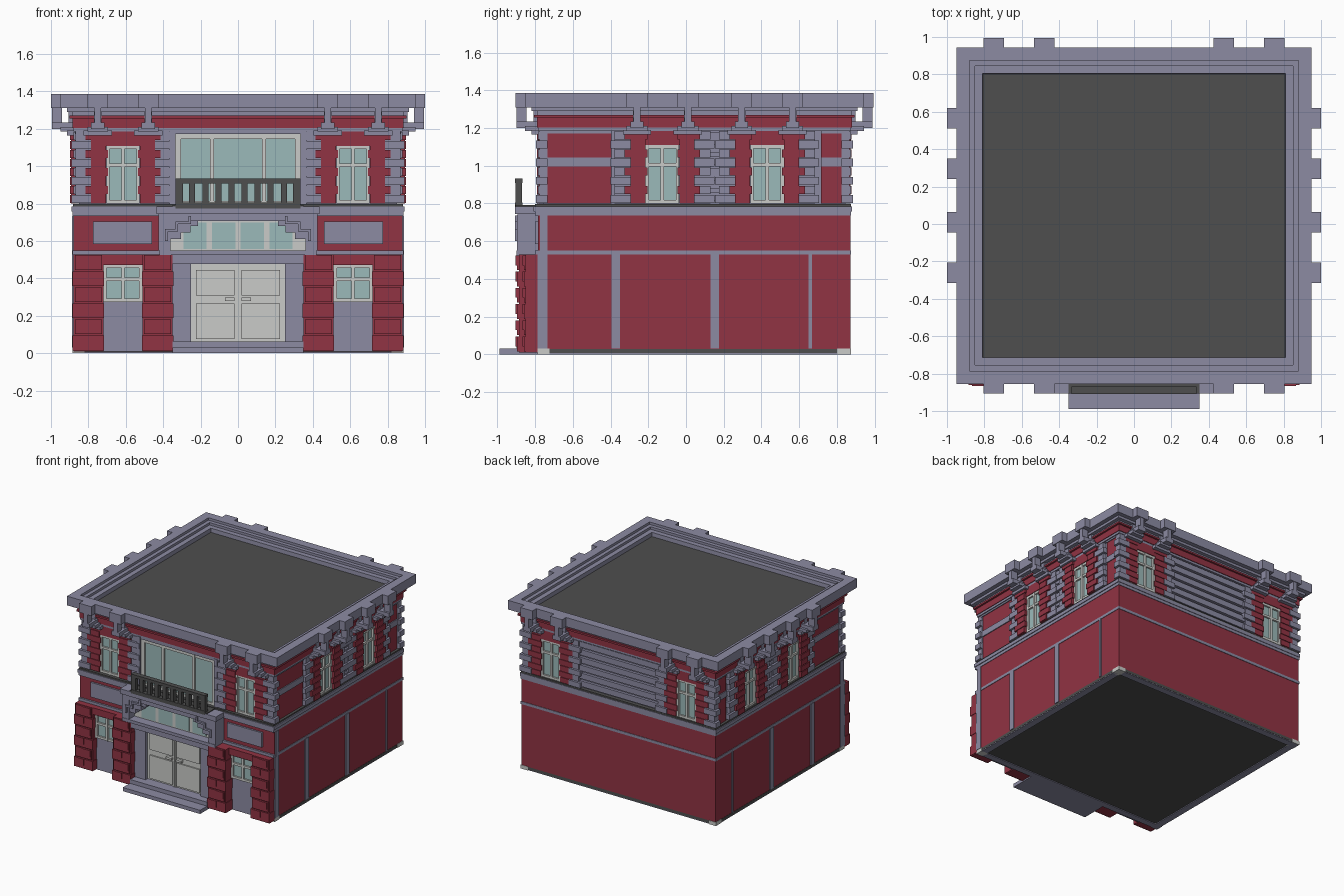
import bpy, bmesh

if "Cube" in bpy.data.objects:
    bpy.data.objects.remove(bpy.data.objects["Cube"])


def material(name, rgb):
    m = bpy.data.materials.new(name)
    m.use_nodes = True
    m.diffuse_color = (*rgb, 1)
    bsdf = next(n for n in m.node_tree.nodes if n.type == 'BSDF_PRINCIPLED')
    bsdf.inputs["Base Color"].default_value = (*rgb, 1)
    bsdf.inputs["Roughness"].default_value = 0.8
    return m


RED = material("brick red", (0.285, 0.033, 0.056))
STONE = material("blue grey stone", (0.262, 0.258, 0.365))
GLASS = material("pale teal glass", (0.330, 0.490, 0.490))
WHITE = material("off white paint", (0.590, 0.600, 0.580))
DARK = material("dark roofing", (0.077, 0.077, 0.077))

parts = {}   # name -> (bmesh, material)


def mesh_for(name, mat):
    return parts.setdefault(name, (bmesh.new(), mat))[0]


def box(name, mat, x0, x1, y0, y1, z0, z1):
    bm = mesh_for(name, mat)
    v = [bm.verts.new((x, y, z)) for z in (z0, z1)
         for x, y in ((x0, y0), (x1, y0), (x1, y1), (x0, y1))]
    for f in ((3, 2, 1, 0), (4, 5, 6, 7), (0, 1, 5, 4), (1, 2, 6, 5), (2, 3, 7, 6), (3, 0, 4, 7)):
        bm.faces.new([v[i] for i in f])


# Upper storey: centre y and half sizes
CY, HX, HY = 0.045, 0.85, 0.80


def ring(name, mat, profile):
    """Sweep a closed (overhang, height) profile round the upper walls."""
    bm = mesh_for(name, mat)
    loops = [[bm.verts.new((sx * (HX + d), CY + sy * (HY + d), z))
              for sx, sy in ((-1, -1), (1, -1), (1, 1), (-1, 1))] for d, z in profile]
    for a, b in zip(loops, loops[1:] + loops[:1]):
        for i in range(4):
            j = (i + 1) % 4
            bm.faces.new((a[i], a[j], b[j], b[i]))


# Wall frames: along the wall u, outwards d
def front(u, d): return u, CY - HY - d
def back(u, d): return u, CY + HY + d
def right(u, d): return -HX - d, u
def left(u, d): return HX + d, u


def plate(wall, name, mat, u0, u1, z0, z1, d1, d0=-0.02):
    (xa, ya), (xb, yb) = wall(u0, d0), wall(u1, d1)
    box(name, mat, min(xa, xb), max(xa, xb), min(ya, yb), max(ya, yb), z0, z1)


def glazing(wall, name, us, zs, d, w=0.009):
    """Glass sheet behind a grid of painted bars centred on us and zs."""
    plate(wall, name + "_glass", GLASS, us[0], us[-1], zs[0], zs[-1], d)
    for u in us:
        plate(wall, name + "_frame", WHITE, u - w, u + w, zs[0] - w, zs[-1] + w, d + 0.016)
    for z in zs:
        plate(wall, name + "_frame", WHITE, us[0], us[-1], z - w, z + w, d + 0.014)


def bracket(wall, u):
    """Hooked cornice bracket on a stepped capital."""
    n = "cornice_bracket"
    plate(wall, n, STONE, u - .055, u + .055, 1.31, 1.385, .15, .08)
    plate(wall, n, STONE, u - .018, u + .018, 1.22, 1.312, .145, .09)
    plate(wall, n, STONE, u - .035, u + .035, 1.20, 1.235, .145, .03)
    plate(wall, n, STONE, u - .055, u + .055, 1.185, 1.21, .10)
    plate(wall, n, STONE, u - .075, u + .075, 1.165, 1.19, .065)
    plate(wall, n, STONE, u - .02, u + .02, 1.21, 1.312, .055)


def window_bay(wall, u, red_d):
    """Window with toothed red surround, stone piers and two brackets."""
    glazing(wall, "upper_window", (u - .08, u, u + .08), (.81, 1.005, 1.10), .01)
    plate(wall, "window_lintel", RED, u - .10, u + .10, 1.109, 1.185, .03)
    n, z = 8, .80
    h = (1.185 - z) / n
    for s in (-1, 1):
        for i in range(n):
            w = i % 2
            c = z + i * h
            a, b = sorted((u + s * (.08 if w else .09), u + s * (.20 if w else .17)))
            plate(wall, "red_quoins", RED, a, b, c + .003, c + h - .003, red_d)
            a, b = sorted((u + s * (.20 if w else .17), u + s * (.255 if w else .275)))
            plate(wall, "stone_quoins", STONE, a, b, c + .003, c + h - .003, .03 if w else .04)
        a, b = sorted((u + s * .09, u + s * .17))
        plate(wall, "red_pier_core", RED, a, b, z, 1.185, red_d - .006)
        a, b = sorted((u + s * .17, u + s * .255))
        plate(wall, "stone_pier_core", STONE, a, b, z, 1.185, .022)
        bracket(wall, u + s * .135)


def boards(wall, u0, u1):
    """Horizontal stone boarding with grooves."""
    for i in range(6):
        z = .80 + i * .064
        plate(wall, "stone_boards", STONE, u0, u1, z + .012, z + .058, .022)


# Lower storey body, base and corner blocks
box("base", DARK, -.882, .882, -.785, .872, .006, .028)
box("base_rim", STONE, -.88, .88, .815, .87, 0, .008)
box("base_rim", STONE, -.88, .88, -.783, -.73, 0, .008)
box("lower_wall", RED, -.88, .88, -.785, .872, .028, .74)
for sx in (-1, 1):
    a, b = sorted((sx * .825, sx * .88))
    box("base_rim", STONE, a, b, -.73, .815, 0, .008)
    for y0, y1 in ((-.787, -.725), (.80, .876)):
        a, b = sorted((sx * .82, sx * .884))
        box("base_corner_block", WHITE, a, b, y0, y1, 0, .03)
    # Side strips
    for y0, y1, z1 in ((-.788, -.735, .53), (-.395, -.35, .53), (.13, .175, .53),
                       (.65, .668, .53), (-.775, -.735, .735)):
        a, b = sorted((sx * .87, sx * .887))
        box("wall_strip", STONE, a, b, y0, y1, .03, z1)
box("lower_band", STONE, -.884, .884, -.80, .876, .528, .55)
box("floor_cornice_lower", STONE, -.884, .884, -.80, .876, .735, .758)
box("floor_cornice_upper", STONE, -.89, .89, -.808, .88, .758, .785)
box("floor_flashing", DARK, -.882, .882, -.80, .876, .785, .797)

# Upper storey
box("upper_wall", STONE, -HX, HX, CY - HY, CY + HY, .79, 1.30)
for wall in (front, back):
    for u in (-.615, .615):
        window_bay(wall, u, .034)
boards(back, -.36, .36)
for wall in (left, right):
    for u in (-.125, .43):
        window_bay(wall, u, .048)
    boards(wall, .10, .20)
    for u0, u1 in ((-.75, -.395), (.715, .825)):
        for z0, z1 in ((.80, .997), (1.045, 1.172)):
            plate(wall, "red_wall_panel", RED, u0, u1, z0, z1, .015)
        for z0, z1 in ((.997, 1.045), (1.172, 1.19)):
            plate(wall, "stone_band", STONE, u0, u1, z0, z1, .022)

# Frieze, cornice and roof
ring("architrave", STONE, [(-.02, 1.185), (.03, 1.185), (.03, 1.203), (-.02, 1.203)])
ring("frieze", RED, [(-.02, 1.203), (.035, 1.203), (.035, 1.255), (.05, 1.255), (.05, 1.27), (-.02, 1.27)])
ring("cornice", STONE, [(-.045, 1.27), (.035, 1.27), (.035, 1.29), (.065, 1.29), (.065, 1.31),
                        (.10, 1.31), (.10, 1.385), (.03, 1.385),
                        (.03, 1.365), (0, 1.365), (0, 1.345), (-.04, 1.345)])
box("roof", DARK, -.82, .82, -.735, .815, 1.28, 1.312)

# Front brick piers, side doors and middle panels
for s in (-1, 1):
    for u0, u1, y in ((.35, .51, -.887), (.72, .88, -.85)):
        a, b = sorted((s * u0, s * u1))
        box("front_pier_core", RED, a, b, y, -.77, .01, .528)
        for i in range(6):
            z, t = .012 + i * .086, (i % 2) * .012
            box("front_pier_blocks", RED, a + t - .004, b - t + .004, y - .01, -.78, z + .004, z + .082)
            m = (a + b) / 2 + (.03 if i % 2 else -.03)
            box("front_pier_bricks", RED, m - .035, m + .035, y - .016, -.78, z + .03, z + .082)
    u = s * .615
    box("side_door", STONE, u - .105, u + .105, -.805, -.78, .01, .28)
    box("side_door_head", RED, u - .105, u + .105, -.845, -.78, .473, .528)
    glazing(front, "side_door_window", (u - .096, u, u + .096), (.284, .395, .466), .05)
    a, b = sorted((s * .46, s * .775))
    box("mid_panel", STONE, a, b, -.80, -.78, .585, .705)

# Entrance
box("front_step_low", STONE, -.35, .35, -.99, -.78, 0, .03)
box("front_step_high", STONE, -.35, .35, -.90, -.78, .03, .062)
box("entrance_door", WHITE, -.25, .25, -.812, -.78, .06, .478)
for s in (-1, 1):
    a, b = sorted((s * .25, s * .35))
    box("entrance_jamb", STONE, a, b, -.84, -.78, .06, .49)
    for z0, z1 in ((.075, .265), (.31, .445)):
        a, b = sorted((s * .02, s * .225))
        box("entrance_door_panel", WHITE, a, b, -.822, -.81, z0, z1)
    a, b = sorted((s * .02, s * .07))
    box("door_handle", WHITE, a, b, -.835, -.81, .28, .297)
    a, b = sorted((s * .002, s * .012))
    box("entrance_door_stile", WHITE, a, b, -.82, -.81, .06, .455)
box("entrance_lintel", STONE, -.36, .36, -.885, -.78, .478, .53)
box("bay_sill", STONE, -.42, .42, -.90, -.78, .525, .55)

# Projecting bay with stepped opening and transom window
box("transom_frame", WHITE, -.36, .36, -.825, -.78, .545, .72)
for u in (-.23, -.076, .076, .23):
    box("transom_glass", GLASS, u - .062, u + .062, -.829, -.82, .558, .70)
for s in (-1, 1):
    for inner, z, y in ((.36, .55, -.897), (.305, .61, -.893), (.255, .645, -.889), (.215, .68, -.885)):
        a, b = sorted((s * inner, s * .425))
        box("bay_stepped_surround", STONE, a, b, y, -.78, z, .74)
    # Stepped moulding over the opening
    for u0, u1, z0, z1 in ((.375, .39, .60, .66), (.33, .39, .65, .665), (.32, .335, .65, .70),
                           (.26, .335, .69, .705), (.25, .265, .69, .735)):
        a, b = sorted((s * u0, s * u1))
        box("bay_moulding", STONE, a, b, -.907, -.87, z0, z1)
box("bay_header", STONE, -.425, .425, -.895, -.78, .708, .75)
box("bay_cap", STONE, -.435, .435, -.907, -.75, .745, .785)

# Main upper window
plate(front, "main_window_glass", GLASS, -.33, .33, .80, 1.17, .008)
for u0, u1 in ((-.335, -.305), (-.15, -.128), (.128, .15), (.305, .335)):
    plate(front, "main_window_frame", WHITE, u0, u1, .79, 1.172, .02)
for z0, z1 in ((.79, .815), (1.145, 1.172)):
    plate(front, "main_window_frame", WHITE, -.335, .335, z0, z1, .018)
plate(front, "main_window_head", STONE, -.35, .35, 1.172, 1.19, .03)
for s in (-1, 1):
    a, b = sorted((s * .335, s * .365))
    plate(front, "main_window_jamb", STONE, a, b, .79, 1.19, .035)

# Balcony railing
box("balcony_floor", DARK, -.35, .35, -.905, -.75, .777, .792)
for z0, z1 in ((.775, .805), (.908, .933)):
    box("balcony_rail", DARK, -.335, .335, -.908, -.868, z0, z1)
for i in range(10):
    u = -.315 + i * .07
    w = .02 if i in (0, 9) else .016
    box("balcony_baluster", DARK, u - w, u + w, -.905, -.871, .80, .915)

# Turn every part into an object
for name, (bm, mat) in parts.items():
    bmesh.ops.recalc_face_normals(bm, faces=bm.faces)
    me = bpy.data.meshes.new(name)
    bm.to_mesh(me)
    bm.free()
    me.materials.append(mat)
    bpy.context.collection.objects.link(bpy.data.objects.new(name, me))
